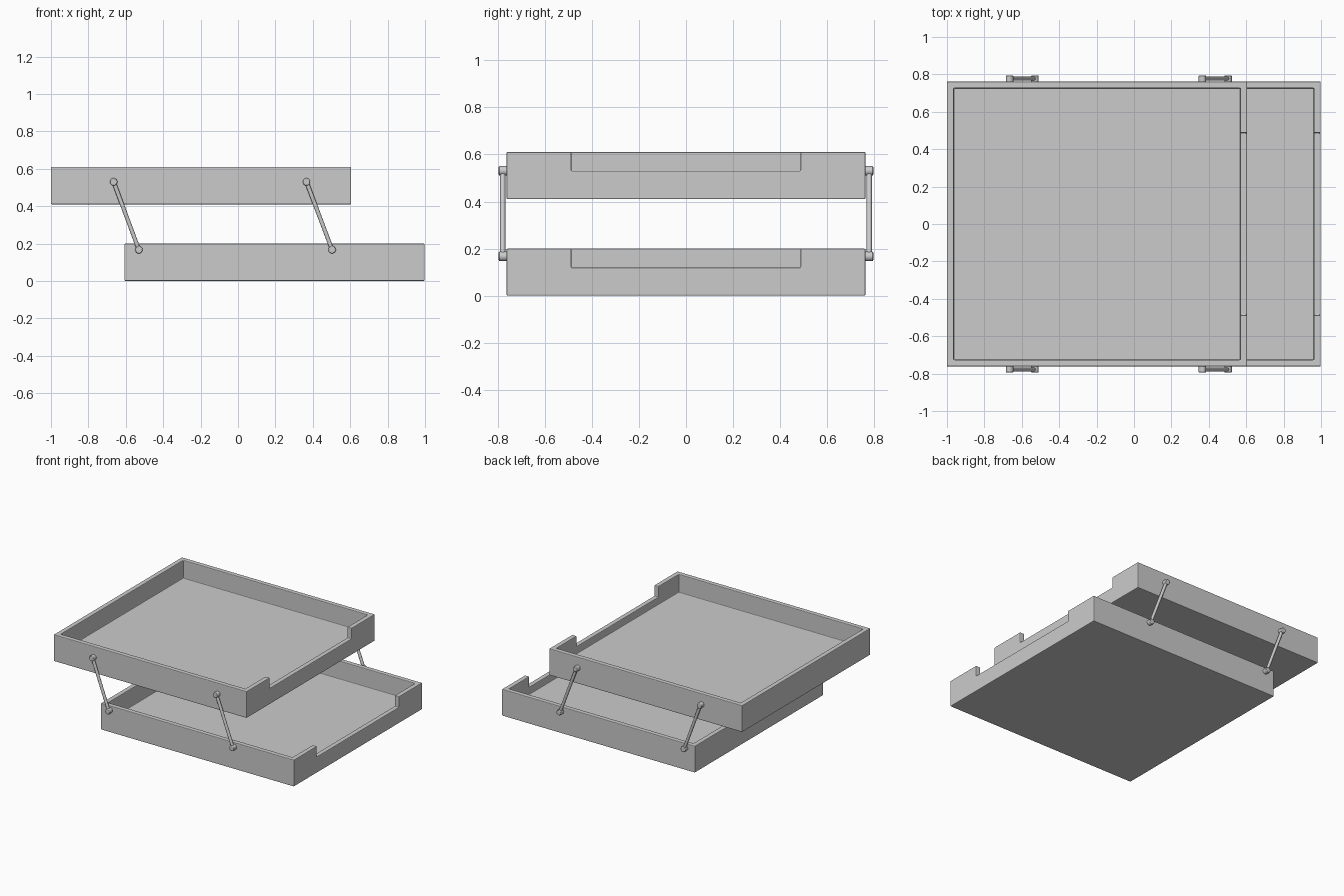
import bpy
from mathutils import Vector

if "Cube" in bpy.data.objects:
    bpy.data.objects.remove(bpy.data.objects["Cube"])

WIDTH, LENGTH, HEIGHT = 1.524, 1.605, 0.2
WALL, FLOOR = 0.036, 0.065


def box(name, lo, hi):
    lo, hi = Vector(lo), Vector(hi)
    bpy.ops.mesh.primitive_cube_add(size=1, location=(lo + hi) / 2)
    ob = bpy.context.object
    ob.name = name
    ob.scale = hi - lo
    bpy.ops.object.transform_apply(location=False, rotation=False, scale=True)
    return ob


def bevel(ob, width, segments):
    m = ob.modifiers.new("soft_edges", 'BEVEL')
    m.width, m.segments = width, segments
    m.limit_method, m.angle_limit = 'ANGLE', 0.7


def cut(ob, cutter):
    m = ob.modifiers.new("cut", 'BOOLEAN')
    m.operation, m.solver, m.object = 'DIFFERENCE', 'EXACT', cutter
    bpy.context.view_layer.objects.active = ob
    bpy.ops.object.modifier_apply(modifier=m.name)
    bpy.data.objects.remove(cutter)


def tray(name, x0, z0):
    x1, z1, y = x0 + LENGTH, z0 + HEIGHT, WIDTH / 2
    ob = box(name, (x0, -y, z0), (x1, y, z1))
    # open cavity
    cut(ob, box("cavity", (x0 + WALL, -y + WALL, z0 + FLOOR),
                (x1 - WALL, y - WALL, z1 + 0.1)))
    # access notch in the right wall
    cut(ob, box("notch", (x1 - WALL - 0.02, -0.487, z1 - 0.08),
                (x1 + 0.1, 0.487, z1 + 0.1)))
    bevel(ob, 0.005, 2)


def rod(name, a, b, radius, verts, edge=0):
    a, b = Vector(a), Vector(b)
    d = b - a
    bpy.ops.mesh.primitive_cylinder_add(vertices=verts, radius=radius, depth=d.length,
                                        location=(a + b) / 2,
                                        rotation=d.to_track_quat('Z', 'Y').to_euler())
    ob = bpy.context.object
    ob.name = name
    bpy.ops.object.shade_smooth_by_angle(angle=0.7)
    if edge:
        bevel(ob, edge, 2)


# trays
tray("lower_tray", -0.607, 0.0)
tray("upper_tray", -1.0, 0.41)

# swing links with pivot pins, both sides
for side, s in (("front", -1), ("back", 1)):
    for end, top_x, low_x in (("left", -0.665, -0.53), ("right", 0.366, 0.503)):
        top, low = (top_x, 0.53), (low_x, 0.167)
        rod(f"{side}_{end}_link", (top[0], s * 0.778, top[1]),
            (low[0], s * 0.778, low[1]), 0.011, 16)
        for pos, p in (("upper", top), ("lower", low)):
            rod(f"{side}_{end}_{pos}_pin", (p[0], s * 0.752, p[1]),
                (p[0], s * 0.795, p[1]), 0.02, 24, 0.004)
